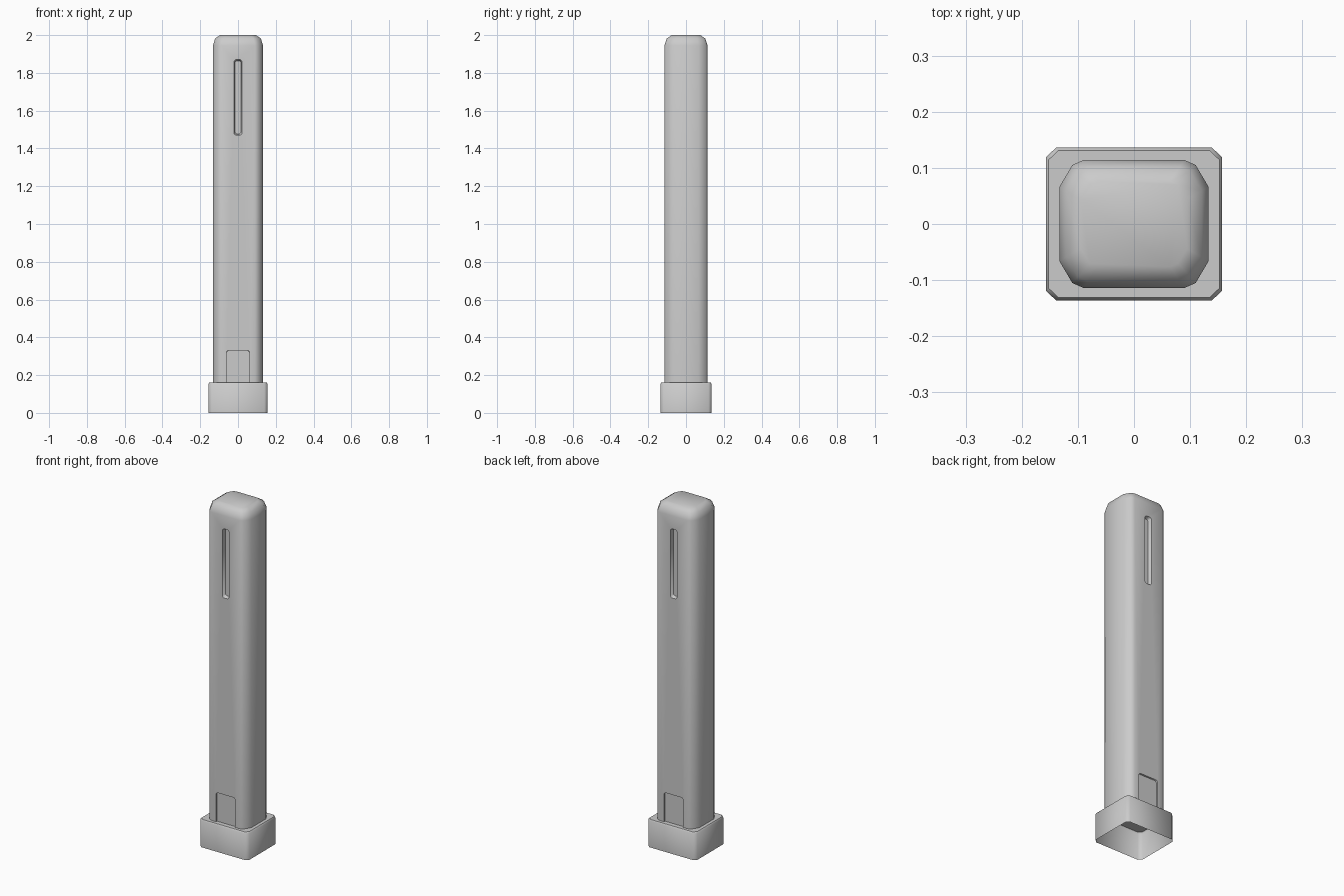
import bpy, bmesh, math

if "Cube" in bpy.data.objects:
    bpy.data.objects.remove(bpy.data.objects["Cube"])


def loft(name, rings, cap_start=True):
    """Skin a list of equal-length point rings and cap the ends."""
    bm = bmesh.new()
    loops = [[bm.verts.new(p) for p in ring] for ring in rings]
    n = len(loops[0])
    for a, b in zip(loops, loops[1:]):
        for i in range(n):
            j = (i + 1) % n
            bm.faces.new((a[i], a[j], b[j], b[i]))
    bm.faces.new(loops[-1])
    if cap_start:
        bm.faces.new(loops[0][::-1])
    bmesh.ops.recalc_face_normals(bm, faces=bm.faces)
    if not cap_start:
        # open shells: make sure the top cap faces up
        bm.faces.ensure_lookup_table()
        if max(bm.faces, key=lambda f: f.calc_center_median().z).normal.z < 0:
            bmesh.ops.reverse_faces(bm, faces=bm.faces)
    me = bpy.data.meshes.new(name)
    bm.to_mesh(me)
    bm.free()
    ob = bpy.data.objects.new(name, me)
    bpy.context.collection.objects.link(ob)
    return ob


def mirror4(quarter):
    """Full outline from the points of its first-quadrant corner."""
    q, r = quarter, quarter[::-1]
    return (q + [(-x, y) for x, y in r] + [(-x, -y) for x, y in q]
            + [(x, -y) for x, y in r])


def ring(quarter, z, inset):
    hx, hy = quarter[0][0], quarter[-1][1]
    return [(x * (hx - inset) / hx, y * (hy - inset) / hy, z)
            for x, y in mirror4(quarter)]


def recess(name, hw, z0, z1, depth, taper, side):
    """Cutter for a chamfered recess in the front (-1) or back (1) face."""
    def outline(y, t):
        w, h, c = hw - t, (z1 - z0) / 2 - t, 0.008
        zc = (z0 + z1) / 2
        return [(x, side * y, zc + z)
                for x, z in mirror4([(w, h - c), (w - c, h)])]
    ob = loft(name, [outline(0.15, 0), outline(HY, 0), outline(HY - depth, taper)])
    ob.hide_render = True
    return ob


def smooth(ob, angle):
    bpy.ops.object.select_all(action='DESELECT')
    ob.select_set(True)
    bpy.context.view_layer.objects.active = ob
    bpy.ops.object.shade_smooth_by_angle(angle=math.radians(angle))


HY = 0.114
BASE_TOP = 0.16

# base: open-bottomed shell with chamfered corners
base_q = [(0.157, 0.119), (0.139, 0.136)]
base = loft("base", [ring(base_q, 0, 0), ring(base_q, 0.152, 0),
                     ring(base_q, BASE_TOP, 0.005)], cap_start=False)
smooth(base, 50)

# post body with rounded corners and crown
body_q = [(0.133, 0.066), (0.110, 0.105), (0.090, HY)]
body = loft("post", [ring(body_q, z, d) for z, d in
                     [(BASE_TOP, 0), (1.945, 0), (1.982, 0.012), (2.0, 0.038)]])

# slots and access doors on front and back
cutters = []
for side, label in ((-1, "front"), (1, "back")):
    cutters.append(recess(label + "_slot_cutter", 0.021, 1.47, 1.87, 0.02, 0.006, side))
    cutters.append(recess(label + "_door_cutter", 0.062, 0.10, 0.33, 0.009, 0.001, side))

bpy.context.view_layer.objects.active = body
for c in cutters:
    mod = body.modifiers.new(c.name, 'BOOLEAN')
    mod.operation = 'DIFFERENCE'
    mod.solver = 'EXACT'
    mod.object = c
    bpy.ops.object.modifier_apply(modifier=mod.name)
for c in cutters:
    bpy.data.objects.remove(c, do_unlink=True)

# drop the hidden underside where the post meets the base
bm = bmesh.new()
bm.from_mesh(body.data)
under = [f for f in bm.faces if all(abs(v.co.z - BASE_TOP) < 1e-4 for v in f.verts)]
bmesh.ops.delete(bm, geom=under, context='FACES')
bm.to_mesh(body.data)
bm.free()
smooth(body, 50)
